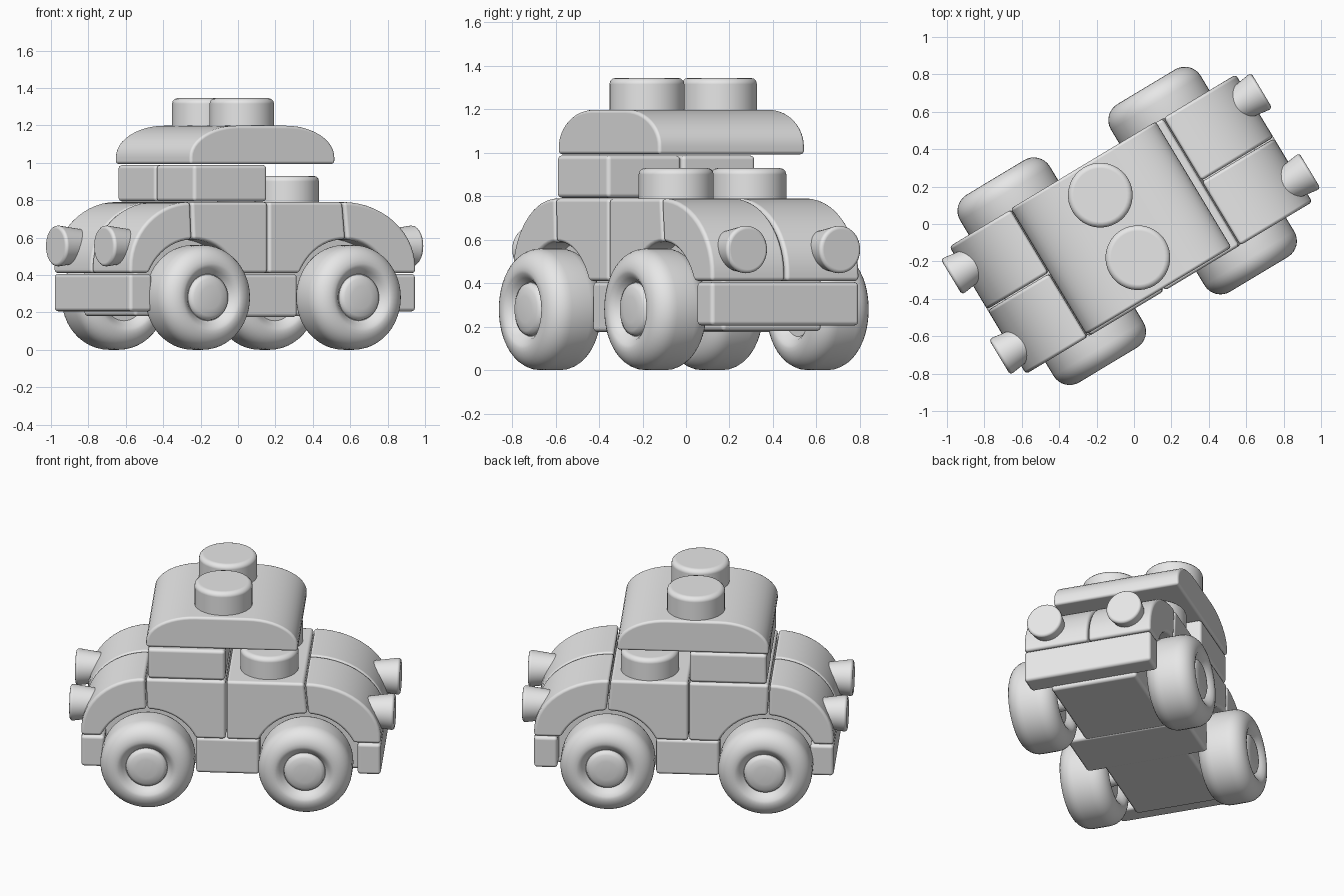
import bpy, bmesh, math
from mathutils import Matrix

if "Cube" in bpy.data.objects:
    bpy.data.objects.remove(bpy.data.objects["Cube"])

# The whole car stands turned about the vertical axis
TURN = Matrix.Rotation(math.radians(31), 4, 'Z')

grey = bpy.data.materials.new("light_grey")
grey.diffuse_color = (0.8, 0.8, 0.8, 1)
grey.use_nodes = True
grey.node_tree.nodes["Principled BSDF"].inputs["Base Color"].default_value = grey.diffuse_color


def finish(name, bm, bevel=0.02, angle=35):
    """Turn a bmesh into a bevelled, smooth-shaded, rotated part."""
    bmesh.ops.recalc_face_normals(bm, faces=bm.faces)
    mesh = bpy.data.meshes.new(name)
    bm.to_mesh(mesh)
    bm.free()
    mesh.materials.append(grey)
    ob = bpy.data.objects.new(name, mesh)
    bpy.context.collection.objects.link(ob)
    ob.matrix_world = TURN
    bpy.ops.object.select_all(action='DESELECT')
    ob.select_set(True)
    bpy.context.view_layer.objects.active = ob
    bpy.ops.object.shade_smooth_by_angle(angle=math.radians(angle))
    if bevel:
        mod = ob.modifiers.new("round_edges", 'BEVEL')
        mod.width = bevel
        mod.segments = 3
        mod.limit_method = 'ANGLE'
        mod.angle_limit = math.radians(30)
        mod.harden_normals = True
    return ob


def extrude(name, profile, y0, y1, bevel=0.02):
    """Side profile (x, z) pushed across the car from y0 to y1."""
    bm = bmesh.new()
    face = bm.faces.new([bm.verts.new((x, y0, z)) for x, z in profile])
    ext = bmesh.ops.extrude_face_region(bm, geom=[face])["geom"]
    bmesh.ops.translate(bm, vec=(0, y1 - y0, 0),
                        verts=[v for v in ext if isinstance(v, bmesh.types.BMVert)])
    return finish(name, bm, bevel)


def box(name, x0, x1, y0, y1, z0, z1, bevel=0.02):
    return extrude(name, [(x0, z0), (x1, z0), (x1, z1), (x0, z1)], y0, y1, bevel)


def cone(name, r1, r2, depth, matrix, bevel=0.02):
    bm = bmesh.new()
    bmesh.ops.create_cone(bm, cap_ends=True, segments=40, radius1=r1, radius2=r2,
                          depth=depth, matrix=matrix)
    return finish(name, bm, bevel)


def stud(name, x, y, z0, z1):
    cone(name, 0.173, 0.173, z1 - z0, Matrix.Translation((x, y, (z0 + z1) / 2)), 0.03)


def lathe(name, profile, x, y, z, side):
    """Spin (radius, offset) points about a crosswise axle."""
    bm = bmesh.new()
    verts = [bm.verts.new((r, o * side, 0)) for r, o in profile]
    edges = [bm.edges.new(p) for p in zip(verts, verts[1:])]
    bmesh.ops.spin(bm, geom=verts + edges, axis=(0, 1, 0), cent=(0, 0, 0),
                   angle=math.tau, steps=48)
    bmesh.ops.remove_doubles(bm, verts=bm.verts, dist=0.0005)
    bmesh.ops.translate(bm, vec=(x, y, z), verts=bm.verts)
    return finish(name, bm, 0, 50)


W0, W1, MID = -0.39, 0.405, 0.01       # body sides and centre line
LOW, TOP, SPLIT = 0.41, 0.79, -0.044   # body block heights and middle seam
AXLE_Z, ARCH = 0.28, 0.31

# Body blocks: end = (name, direction, wheel x, seam x, outer x)
ends = [("rear", -1, -0.507, -0.525, -0.908),
        ("front", 1, 0.434, 0.424, 0.878)]
for name, d, wx, seam, outer in ends:
    a0 = math.asin((LOW - AXLE_Z) / ARCH)

    def arch(sign, start, end, n=10):
        return [(wx + sign * ARCH * math.cos(start + (end - start) * i / n),
                 AXLE_Z + ARCH * math.sin(start + (end - start) * i / n))
                for i in range(n + 1)]

    # Middle block with half a wheel arch
    s = seam - d * 0.003
    m = SPLIT + d * 0.003
    extrude(name + "_middle_block",
            [(s, TOP), (m, TOP), (m, LOW)] + arch(-d, a0, math.pi / 2 + 0.02), W0, W1, 0.018)

    # Two curved slope blocks with the other half of the arch
    s = seam + d * 0.003
    curve = [(s + (outer - s) * math.sin(t), LOW + 0.03 + (TOP - LOW - 0.03) * math.cos(t))
             for t in [math.pi / 2 * i / 14 for i in range(15)]]
    slope = curve + [(outer, LOW)] + arch(d, a0, math.pi / 2 - 0.04)
    extrude(name + "_slope_right", slope, W0, MID - 0.003, 0.018)
    extrude(name + "_slope_left", slope, MID + 0.003, W1, 0.018)

    # Bumper
    xs = sorted((outer, outer - d * 0.14))
    box(name + "_bumper", xs[0], xs[1], W0, W1, 0.205, LOW - 0.004)

    # Flared lamps
    for side, y in (("right", -0.24), ("left", 0.26)):
        mat = (Matrix.Translation((outer - d * 0.02, y, 0.555))
               @ Matrix.Rotation(d * math.pi / 2, 4, 'Y'))
        cone(f"{name}_lamp_{side}", 0.085, 0.112, 0.19, mat, 0.02)

    # Wheels: rounded tyre, recessed centre, domed hub and axle
    tyre = [(0, 0.105), (0.125, 0.105), (0.145, 0.13), (0.165, 0.146)]
    for i in range(9):
        t = math.pi / 2 * i / 8
        tyre.append((0.18 + 0.10 * math.sin(t), 0.05 + 0.10 * math.cos(t)))
    tyre += [(r, -o) for r, o in reversed(tyre)]
    hub = [(0, 0.138), (0.06, 0.136), (0.10, 0.131), (0.118, 0.12), (0.123, 0.105), (0.123, 0)]
    for side, sgn in (("right", -1), ("left", 1)):
        y = MID + sgn * 0.435
        lathe(f"{name}_tyre_{side}", tyre, wx, y, AXLE_Z, sgn)
        lathe(f"{name}_hub_{side}", hub, wx, y, AXLE_Z, sgn)
    cone(name + "_axle", 0.05, 0.05, 0.7,
         Matrix.Translation((wx, MID, AXLE_Z)) @ Matrix.Rotation(math.pi / 2, 4, 'X'), 0)

# Chassis: narrow core between the wheels, wide middle
box("chassis_core", -0.80, 0.76, -0.26, 0.275, 0.18, 0.60)
box("chassis_middle", -0.225, 0.152, W0 + 0.02, W1 - 0.02, 0.175, LOW - 0.004)

# Cabin blocks
box("cabin_right", -0.51, -0.05, W0, MID - 0.003, TOP + 0.003, 0.988)
box("cabin_left", -0.51, -0.05, MID + 0.003, W1, TOP + 0.003, 0.988)

# Roof with both ends curved down
RX, HALF, ARC = -0.07, 0.452, 0.30
right = [(HALF - ARC + ARC * math.cos(t), 1.03 + 0.168 * math.sin(t))
         for t in [math.pi / 2 * i / 12 for i in range(13)]]
half = [(HALF, 0.993)] + right
roof = [(RX + x, z) for x, z in half] + [(RX - x, z) for x, z in reversed(half)]
extrude("roof", roof, -0.375, 0.41, 0.016)

# Studs on the roof and the open middle block
for side, y in (("right", -0.165), ("left", 0.225)):
    stud("roof_stud_" + side, -0.075, y, 1.17, 1.345)
    stud("body_stud_" + side, 0.20, y - 0.008, 0.76, 0.93)
